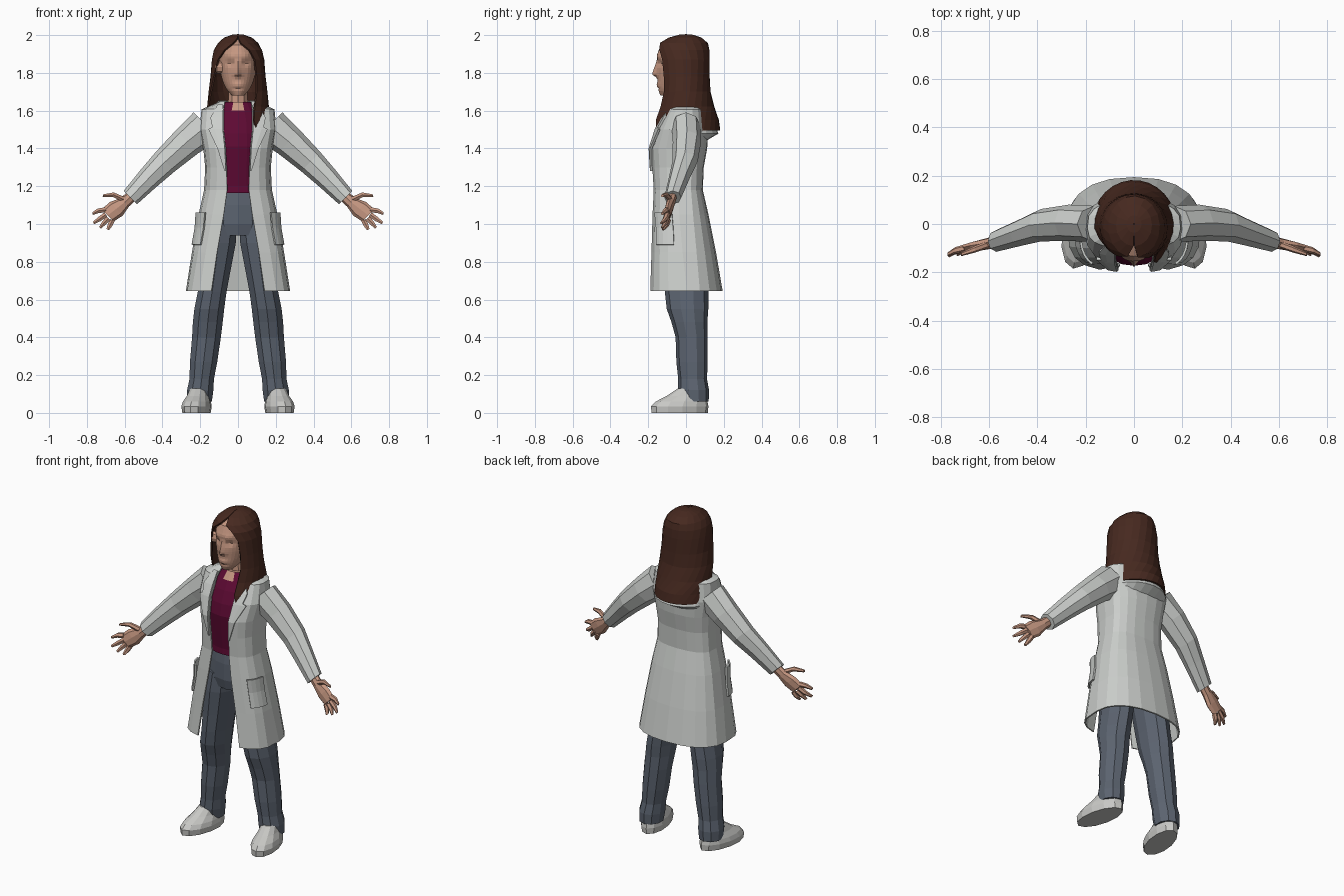
import bpy, bmesh, math
from mathutils import Vector as V

def mat(name, r, g, b):
    m = bpy.data.materials.new(name)
    m.diffuse_color = (r, g, b, 1)
    return m

COAT = mat("coat_white", .60, .62, .60)
SKIN = mat("skin", .56, .31, .22)
HAIR = mat("hair_brown", .062, .022, .014)
SHIRT = mat("shirt_burgundy", .11, .003, .033)
PANTS = mat("trousers_slate", .105, .125, .16)
SHOE = mat("shoe_grey", .58, .58, .56)
X, Y, Z = V((1, 0, 0)), V((0, 1, 0)), V((0, 0, 1))

def build(name, rings, mats, closed=True, solid=0, rule=None):
    """Skin a list of equal rings into one object."""
    bm = bmesh.new()
    vs = [[bm.verts.new(p) for p in r] for r in rings]
    n = len(vs[0])
    for a, b in zip(vs, vs[1:]):
        for i in range(n if closed else n - 1):
            j = (i + 1) % n
            bm.faces.new((a[i], a[j], b[j], b[i]))
    if closed:
        bm.faces.new(vs[0])
        bm.faces.new(vs[-1])
    bmesh.ops.recalc_face_normals(bm, faces=bm.faces)
    if rule:
        for f in bm.faces:
            f.material_index = rule(f.calc_center_median())
    me = bpy.data.meshes.new(name)
    bm.to_mesh(me)
    bm.free()
    for m in mats:
        me.materials.append(m)
    ob = bpy.data.objects.new(name, me)
    bpy.context.collection.objects.link(ob)
    if solid:
        md = ob.modifiers.new("thickness", 'SOLIDIFY')
        md.thickness = solid
        md.offset = 0
    return ob

def oval(c, ru, rv, u=X, v=Y, n=10):
    return [V(c) + u * ru * math.sin(2 * math.pi * i / n) - v * rv * math.cos(2 * math.pi * i / n)
            for i in range(n)]

def lerp_table(tab, z):
    for a, b in zip(tab, tab[1:]):
        if a[0] >= z >= b[0]:
            k = (a[0] - z) / (a[0] - b[0])
            return [p + (q - p) * k for p, q in zip(a, b)]
    return list(tab[0] if z > tab[0][0] else tab[-1])

# ---- coat: z, half width, front y, back y, half opening
PROF = [(1.645, .095, .06, .085, .07), (1.605, .19, .095, .10, .075), (1.5, .20, .15, .115, .075),
        (1.4, .18, .182, .108, .065), (1.3, .17, .176, .09, .06), (1.18, .176, .168, .085, .057),
        (1.05, .205, .175, .115, .075), (.85, .24, .183, .155, .11), (.645, .272, .192, .19, .14)]

def coat_pt(z, f, off=0):
    _, rx, yf, yb, op = lerp_table(PROF, z)
    t0 = math.asin((op / rx) ** (1 / .6))
    t = t0 + f * (2 * math.pi - 2 * t0)
    s, c = math.sin(t), math.cos(t)
    p = .6 if c > 0 else .85
    x = math.copysign(abs(s) ** p, s) * (rx + off)
    y = -abs(c) ** p * (yf + off) if c > 0 else abs(c) ** p * (yb + off)
    return V((x, y, z))

build("coat_body", [[coat_pt(p[0], i / 18) for i in range(19)] for p in PROF], [COAT], False, .008)

# back collar flap
build("coat_collar", [[V((rx * math.sin(math.radians(a)), -ry * math.cos(math.radians(a)), z))
      for a in range(95, 266, 17)] for z, rx, ry in
      ((1.65, .10, .085), (1.60, .15, .12), (1.48, .175, .168), (1.45, .17, .115))], [COAT], False, .008)

for s, side in ((1, "left"), (-1, "right")):
    g = lambda f: f if s > 0 else 1 - f
    # lapel and pocket hug the coat surface
    build("lapel_" + side, [[coat_pt(z, g(w * k), .012) for k in (0, .5, 1)] for z, w in
          ((1.63, .05), (1.56, .065), (1.51, .05), (1.5, .075), (1.4, .035), (1.28, .005))],
          [COAT], False, .012)
    build("pocket_" + side, [[coat_pt(z, g(.09 + .11 * k / 4), o) for k in range(5)]
          for z, o in ((1.06, .02), (1.03, .016), (.98, .01), (.89, .01))], [COAT], False, .01)
    # sleeve
    u = V((.7 * s, 0, .71))
    build("sleeve_" + side, [oval((x * s, y, z), a, b, u, Y, 8) for x, y, z, a, b in
          ((.165, 0, 1.52, .10, .075), (.27, .005, 1.435, .085, .075), (.385, -.005, 1.33, .072, .067),
           (.47, -.035, 1.245, .062, .056), (.57, -.07, 1.14, .05, .045))], [COAT])
    # hand with spread fingers, palm forward
    build("palm_" + side, [oval((x * s, y, z), a, b, u, Y, 8) for x, y, z, a, b in
          ((.55, -.068, 1.16, .03, .024), (.60, -.08, 1.115, .032, .024), (.645, -.09, 1.08, .05, .022),
           (.69, -.10, 1.045, .045, .018))], [SKIN])
    tips = (((.605, -.085, 1.13), (.66, -.105, 1.155), (.715, -.125, 1.15)),
            ((.70, -.10, 1.075), (.74, -.11, 1.07), (.77, -.125, 1.055)),
            ((.70, -.10, 1.05), (.735, -.11, 1.025), (.765, -.13, 1.005)),
            ((.685, -.10, 1.03), (.71, -.11, 1.005), (.73, -.125, .98)),
            ((.665, -.095, 1.02), (.68, -.105, .99), (.69, -.12, .97)))
    for i, path in enumerate(tips):
        d = V(path[2]) - V(path[0])
        w = V((-d.z * s, 0, d.x)).normalized()
        build(f"finger_{i}_{side}", [oval((p[0] * s, p[1], p[2]), r, r, w, Y, 6)
              for p, r in zip(path, (.016, .014, .008))], [SKIN])
    # trouser leg
    build("trouser_leg_" + side, [oval((x * s, y, z), a, b) for x, y, z, a, b in
          ((.085, -.01, 1.02, .085, .115), (.102, -.01, .9, .095, .118), (.122, 0, .75, .086, .118),
           (.137, .003, .64, .08, .115), (.152, .008, .55, .083, .11), (.160, .018, .48, .083, .095),
           (.167, .03, .4, .08, .085), (.182, .032, .27, .076, .083), (.192, .035, .18, .068, .076),
           (.2, .04, .12, .073, .082), (.203, .045, .06, .068, .075))], [PANTS])
    # shoe, toe turned out
    a = math.radians(12) * s
    su, sv = V((math.cos(a), math.sin(a), 0)), V((-math.sin(a), math.cos(a), 0))
    build("shoe_" + side, [oval(V((.203 * s, .045, z)) + sv * k, p, q, su, sv, 12) for z, k, p, q in
          ((0, -.08, .07, .153), (.035, -.08, .076, .155), (.06, -.07, .07, .14),
           (.09, -.045, .056, .105), (.13, -.02, .045, .07))], [SHOE])

# trousers top
build("trouser_hips", [oval((0, y, z), a, b, n=14) for z, a, y, b in
      ((1.19, .135, -.03, .095), (1.1, .15, -.02, .115), (1.0, .172, -.012, .122), (.94, .14, -.01, .11))],
      [PANTS])

# shirt with a skin coloured neckline
build("shirt", [oval((0, y, z), a, b, n=20) for z, a, y, b in
      ((1.645, .08, -.005, .065), (1.60, .11, -.015, .085), (1.55, .14, -.025, .105),
       (1.48, .15, -.035, .125), (1.41, .155, -.045, .128), (1.3, .148, -.045, .115),
       (1.2, .15, -.04, .108), (1.165, .152, -.04, .11))], [SHIRT, SKIN],
      rule=lambda c: int(c.y < -.02 and c.z > 1.56 and abs(c.x) < (c.z - 1.54) * .45 or c.z > 1.64))

# neck
build("neck", [oval((0, y, z), r, r) for z, y, r in
      ((1.76, -.01, .052), (1.68, 0, .052), (1.6, .005, .06))], [SKIN])

# head with sculpted face
HEAD = [(1.985, .03, -.02, .04), (1.95, .078, -.025, .108), (1.9, .097, -.03, .122), (1.85, .099, -.03, .122),
        (1.8, .094, -.035, .117), (1.75, .080, -.05, .1), (1.71, .06, -.075, .073), (1.68, .032, -.095, .04)]

def bump(x, z, cx, cz, wx, wz):
    return math.exp(-((x - cx) / wx) ** 2 - ((z - cz) / wz) ** 2)

def face(p):
    if p.y < -.06:
        x, z = abs(p.x), p.z
        k = max(0, min((1.875 - z) / .08, (z - 1.772) / .018))
        p.y -= .027 * k * math.exp(-(x / .016) ** 2)
        p.y -= .007 * bump(x, z, 0, 1.735, .03, .012) + .005 * bump(x, z, .035, 1.885, .03, .012)
        p.y += .013 * bump(x, z, .04, 1.85, .02, .014) + .005 * bump(x, z, 0, 1.715, .03, .008)
    return p

rows = []
for i in range(26):
    z, a, y, b = lerp_table(HEAD, 1.985 - .305 * i / 25)
    rows.append([face(p) for p in oval((0, y, z), a, b, n=32)])
build("head", rows, [SKIN])
build("ear", [oval((x, -.075, 1.83), a, b, Y, Z, 8) for x, a, b in
      ((-.075, .02, .03), (-.112, .022, .034), (-.122, .015, .025))], [SKIN])

# hair: z, half width, centre y, half depth, opening angle on each side
HAIRS = [(2.0, .001, 0, .001, 1, 1), (1.997, .03, 0, .035, 1, 1), (1.982, .072, -.005, .085, 1, 1),
         (1.955, .103, -.012, .124, 8, 14), (1.92, .123, -.017, .136, 28, 34), (1.87, .134, -.017, .138, 40, 50),
         (1.78, .141, -.015, .136, 43, 62), (1.7, .151, -.01, .135, 40, 70), (1.62, .159, -.005, .15, 33, 85),
         (1.55, .165, -.005, .174, 30, 110), (1.495, .17, -.005, .182, 34, 125)]

def hair_ring(z, a, y, b, t0, t1):
    ts = [math.radians(t0 + (360 - t0 - t1) * i / 16) for i in range(17)]
    return [V((a * math.sin(t), y - b * math.cos(t), z)) for t in ts]

build("hair", [hair_ring(*h) for h in HAIRS], [HAIR], False, .01)
